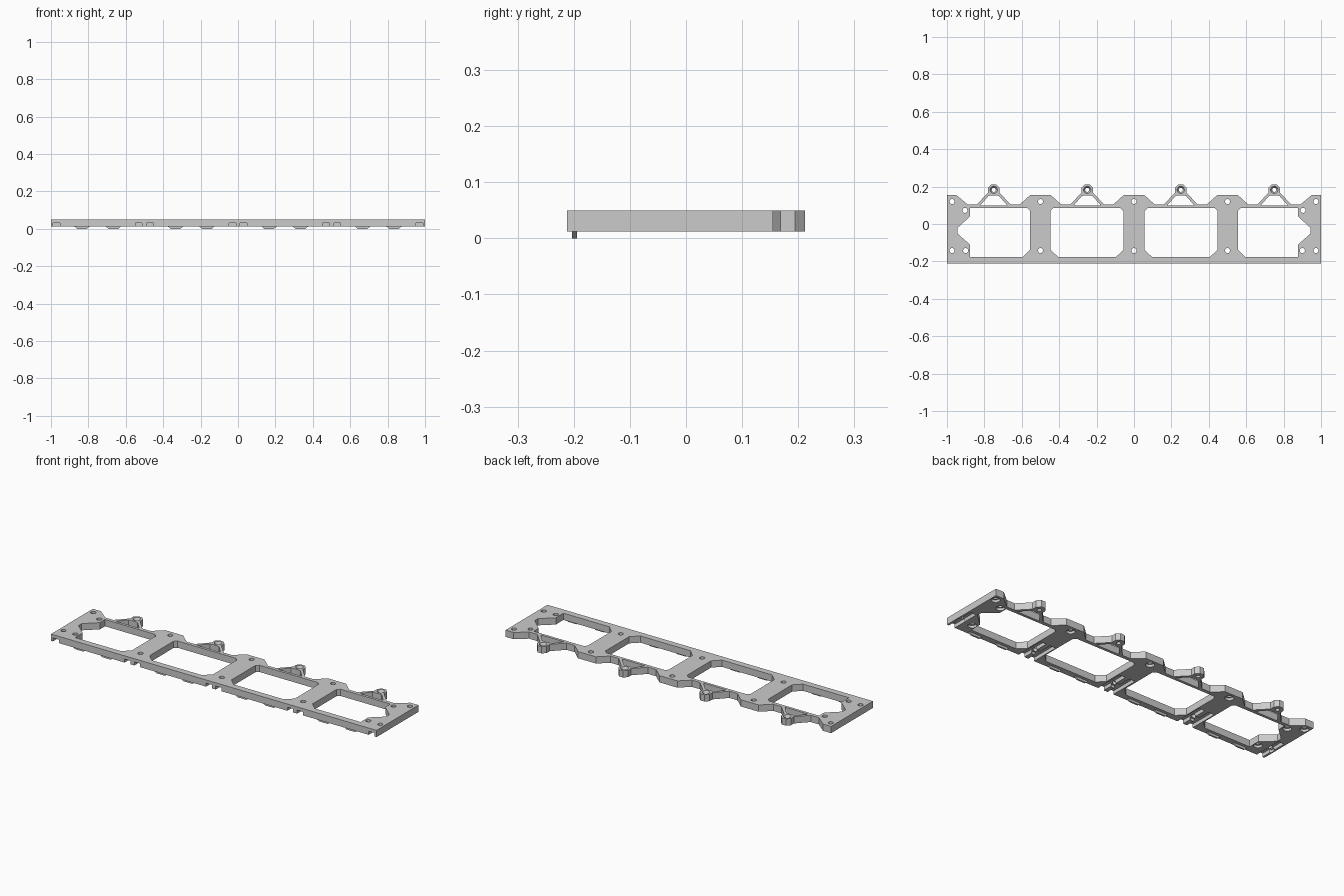
import bpy, bmesh, math

if "Cube" in bpy.data.objects:
    bpy.data.objects.remove(bpy.data.objects["Cube"])

Z0, Z1 = 0.0125, 0.05


def prism(bm, pts, z0, z1):
    """Extrude a closed xy outline from z0 to z1."""
    lo = [bm.verts.new((x, y, z0)) for x, y in pts]
    hi = [bm.verts.new((x, y, z1)) for x, y in pts]
    n = len(pts)
    bm.faces.new(lo)
    bm.faces.new(hi)
    for i in range(n):
        j = (i + 1) % n
        bm.faces.new((lo[i], lo[j], hi[j], hi[i]))


def box(bm, x0, x1, y0, y1, z0, z1):
    prism(bm, [(x0, y0), (x1, y0), (x1, y1), (x0, y1)], z0, z1)


def cone(bm, x, y, r0, r1, z0, z1, n=24):
    ret = bmesh.ops.create_cone(bm, cap_ends=True, segments=n, radius1=r0, radius2=r1, depth=z1 - z0)
    bmesh.ops.translate(bm, verts=ret["verts"], vec=(x, y, (z0 + z1) / 2))


def make(name, bm):
    bmesh.ops.recalc_face_normals(bm, faces=bm.faces)
    me = bpy.data.meshes.new(name)
    bm.to_mesh(me)
    bm.free()
    ob = bpy.data.objects.new(name, me)
    bpy.context.collection.objects.link(ob)
    return ob


def cut(target, bm):
    cutter = make("cutter", bm)
    cutter.hide_render = True
    mod = target.modifiers.new("cut", 'BOOLEAN')
    mod.operation, mod.solver, mod.object = 'DIFFERENCE', 'EXACT', cutter
    mod.use_self = True
    bpy.context.view_layer.objects.active = target
    bpy.ops.object.modifier_apply(modifier=mod.name)
    bpy.data.objects.remove(cutter)


# frame outline: right half of the back edge with lugs, then mirrored
lug = [(-.09, .105), (-.03, .168), (-.03, .194), (-.0125, .2125),
       (.0125, .2125), (.03, .194), (.03, .168), (.09, .105)]
back = [(.055, .155), (.11, .105)]
back += [(.25 + x, y) for x, y in lug]
back += [(.39, .105), (.445, .155), (.555, .155), (.61, .105)]
back += [(.75 + x, y) for x, y in lug]
back += [(.89, .105), (.95, .155), (1, .155), (1, -.2125)]
bm = bmesh.new()
prism(bm, back + [(-x, y) for x, y in reversed(back)], Z0, Z1)
frame = make("frame_plate", bm)

# windows and the openings behind the lugs
inner = [(.057, -.138), (.097, -.177), (.405, -.177), (.446, -.138),
         (.446, .07), (.431, .085), (.072, .085), (.057, .07)]
outer = [(.555, -.138), (.595, -.177), (.877, -.177), (.877, -.11), (.945, -.05),
         (.945, -.022), (.877, .04), (.877, .085), (.57, .085), (.555, .07)]
gap = [(-.072, .1), (.072, .1), (.028, .15), (.016, .152), (-.016, .152), (-.028, .15)]
bm = bmesh.new()
for s in (-1, 1):
    for pts in (inner, outer):
        prism(bm, [(s * x, y) for x, y in pts], -.1, .1)
    for cx in (.25, .75):
        prism(bm, [(s * cx + x, y) for x, y in gap], -.1, .1)
cut(frame, bm)

# screw holes and lug holes
holes = [(0, .12), (0, -.142)]
for s in (-1, 1):
    holes += [(s * x, y) for x, y in ((.5, .12), (.5, -.142), (.973, .12),
                                      (.904, .073), (.973, -.142), (.9, -.142))]
lugs = [(x, .1825) for x in (-.75, -.25, .25, .75)]
bm = bmesh.new()
for x, y in holes:
    cone(bm, x, y, .0135, .0135, -.1, .1)
for x, y in lugs:
    cone(bm, x, y, .011, .011, -.1, .1)
cut(frame, bm)

# counterbores below, countersinks on the lugs
bm = bmesh.new()
for x, y in holes:
    cone(bm, x, y, .022, .022, -.02, .026)
for x, y in lugs:
    cone(bm, x, y, .009, .021, .03, .0525)
cut(frame, bm)

# clip grooves under the ties, open at the front edge
bm = bmesh.new()
for c in (-.75, -.25, .25, .75):
    for s in (-1, 1):
        box(bm, c + s * .22 - .018, c + s * .22 + .018, -.3, -.05, -.02, .032)
cut(frame, bm)

# locating tabs under the front bar
bm = bmesh.new()
for c in (-.75, -.25, .25, .75):
    for s in (-1, 1):
        x = c + s * .084
        lo, hi = [], []
        for y in (-.203, -.194):
            lo += [bm.verts.new((x - .027, y, 0)), bm.verts.new((x + .027, y, 0))]
            hi += [bm.verts.new((x - .042, y, Z0 + .001)), bm.verts.new((x + .042, y, Z0 + .001))]
        for f in ((lo[0], lo[1], lo[3], lo[2]), (hi[0], hi[1], hi[3], hi[2]),
                  (lo[0], lo[1], hi[1], hi[0]), (lo[2], lo[3], hi[3], hi[2]),
                  (lo[0], lo[2], hi[2], hi[0]), (lo[1], lo[3], hi[3], hi[1])):
            bm.faces.new(f)
make("locating_tabs", bm)

# smooth the round holes only
bpy.ops.object.select_all(action='DESELECT')
frame.select_set(True)
bpy.context.view_layer.objects.active = frame
bpy.ops.object.shade_smooth_by_angle(angle=math.radians(25))
